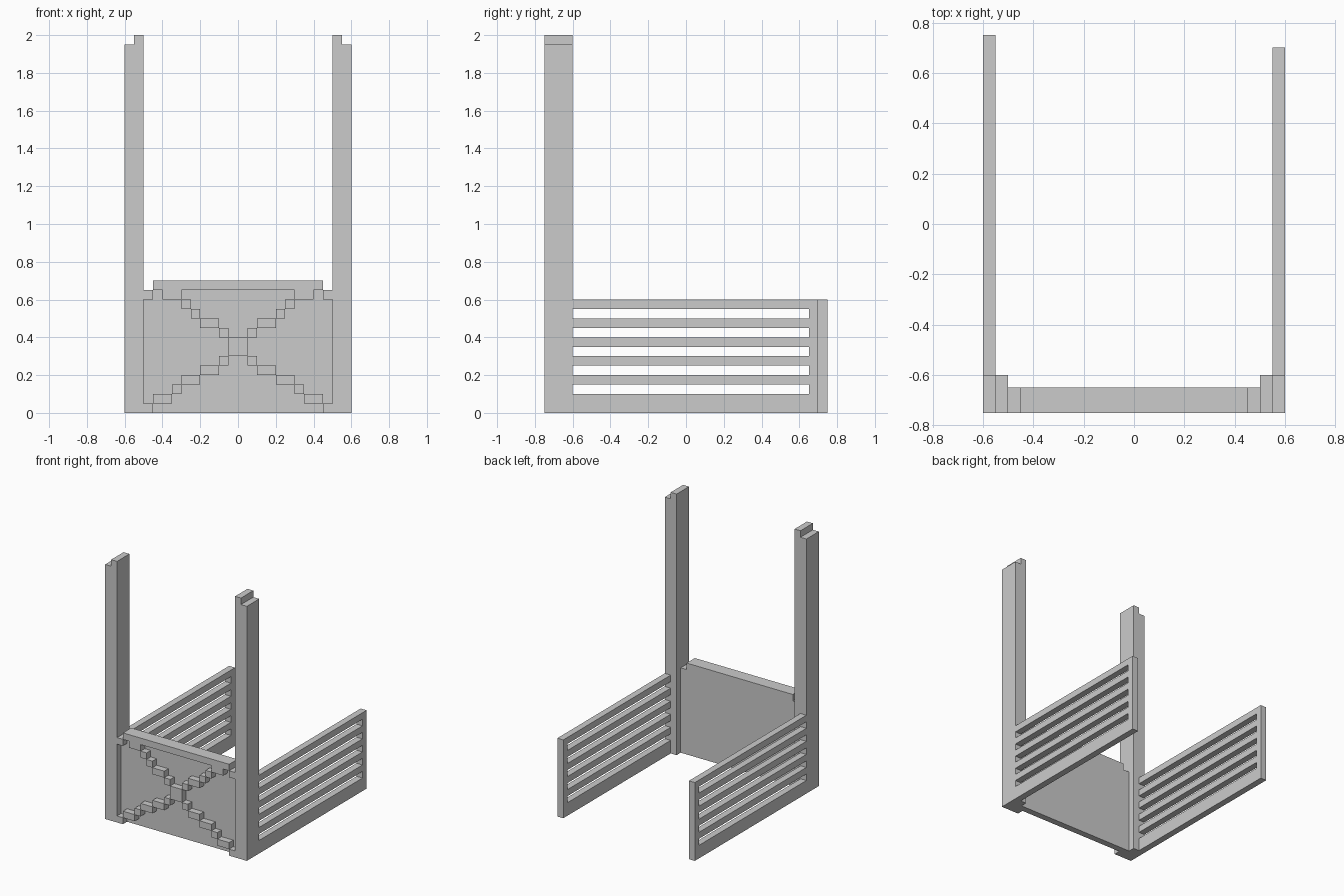
import bpy
import bmesh
from mathutils import Vector

if "Cube" in bpy.data.objects:
    bpy.data.objects.remove(bpy.data.objects["Cube"])


def add_object(name, bm):
    bmesh.ops.recalc_face_normals(bm, faces=bm.faces)
    mesh = bpy.data.meshes.new(name)
    bm.to_mesh(mesh)
    bm.free()
    obj = bpy.data.objects.new(name, mesh)
    bpy.context.collection.objects.link(obj)
    return obj


def prism(name, points, depth):
    """Extrude a closed outline of 3D points along the depth vector."""
    bm = bmesh.new()
    face = bm.faces.new([bm.verts.new(p) for p in points])
    ext = bmesh.ops.extrude_face_region(bm, geom=[face], use_keep_orig=True)
    moved = [v for v in ext["geom"] if isinstance(v, bmesh.types.BMVert)]
    bmesh.ops.translate(bm, verts=moved, vec=Vector(depth))
    return add_object(name, bm)


def boxes(name, extents):
    """One object from boxes given as (x0, x1, y0, y1, z0, z1)."""
    bm = bmesh.new()
    for x0, x1, y0, y1, z0, z1 in extents:
        verts = bmesh.ops.create_cube(bm, size=1)["verts"]
        for v in verts:
            v.co = (x0 if v.co.x < 0 else x1,
                    y0 if v.co.y < 0 else y1,
                    z0 if v.co.z < 0 else z1)
    return add_object(name, bm)


FRONT, RECESS, BACK = -0.75, -0.70, -0.65
POST_BACK = -0.60

# Recessed front panel and its cap rail
boxes("front_panel", [(-0.5, 0.5, RECESS, BACK, 0, 0.65)])
boxes("front_cap_rail", [(-0.45, 0.45, FRONT, BACK, 0.65, 0.7)])

# Stepped cross brace: inner x, outer x, bottom z of each step
steps = [(0.05, 0.10, 0.40), (0.10, 0.20, 0.45), (0.20, 0.25, 0.50),
         (0.25, 0.30, 0.55), (0.30, 0.40, 0.60),
         (0.05, 0.10, 0.25), (0.10, 0.20, 0.20), (0.20, 0.30, 0.15),
         (0.30, 0.35, 0.10), (0.35, 0.45, 0.05)]
brace = [(-0.05, 0.05, FRONT, RECESS, 0.3, 0.4)]
for a, b, z in steps:
    for x0, x1 in ((a, b), (-b, -a)):
        brace.append((x0, x1, FRONT, RECESS, z, z + 0.05))
boxes("front_cross_brace", brace)

for side, s, rail_end in (("left", -1, 0.75), ("right", 1, 0.70)):
    # Tall corner post with a stepped top
    outline = [(0.6, 0), (0.6, 1.95), (0.55, 1.95), (0.55, 2), (0.5, 2), (0.5, 0)]
    prism(f"{side}_post", [(s * x, FRONT, z) for x, z in outline],
          (0, POST_BACK - FRONT, 0))

    # Small corner blocks framing the panel
    xs = sorted((s * 0.45, s * 0.5))
    boxes(f"{side}_corner_blocks",
          [(*xs, FRONT, RECESS, z, z + 0.05) for z in (0, 0.6)])

    # Slatted side rail: comb-shaped outline open towards the post
    slot_end = rail_end - 0.05
    comb = [(POST_BACK, 0), (rail_end, 0), (rail_end, 0.6), (POST_BACK, 0.6)]
    for i in range(5):
        top = 0.55 - 0.1 * i
        comb += [(POST_BACK, top), (slot_end, top),
                 (slot_end, top - 0.05), (POST_BACK, top - 0.05)]
    prism(f"{side}_slatted_rail", [(s * 0.6, y, z) for y, z in comb],
          (-s * 0.05, 0, 0))
